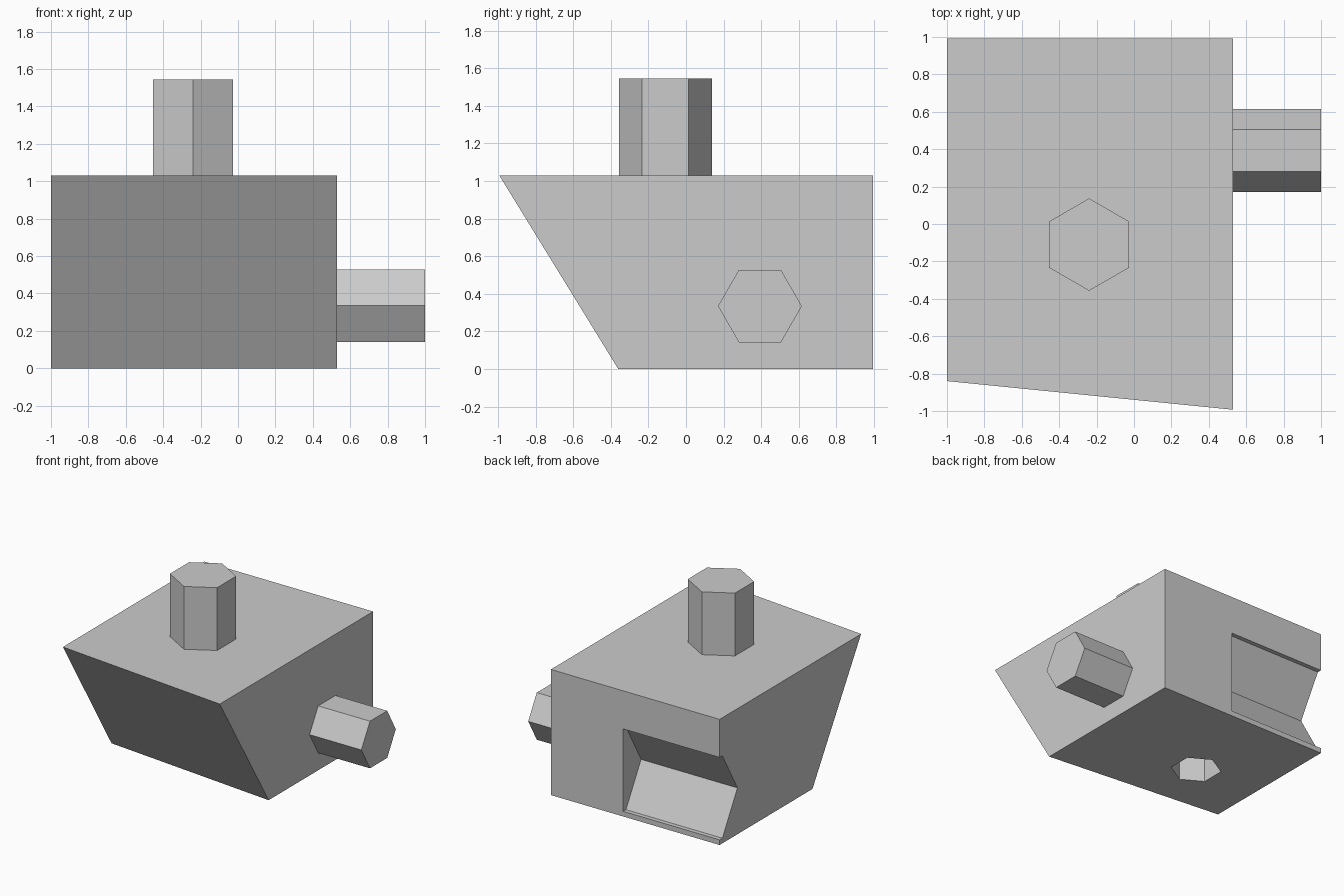
import bpy, bmesh
from math import pi

cube = bpy.data.objects.get("Cube")
if cube:
    bpy.data.objects.remove(cube, do_unlink=True)

grey = bpy.data.materials.new("plain_grey")
grey.use_nodes = True
colour = (0.6, 0.6, 0.6, 1)
grey.diffuse_color = colour
grey.node_tree.nodes["Principled BSDF"].inputs["Base Color"].default_value = colour

LEFT, RIGHT, BACK, TOP = -1.0, 0.53, 0.993, 1.03


def hex_prism(name, radius, length, centre, along_x=False):
    """Six-sided bar with two corners pointing along y."""
    bpy.ops.mesh.primitive_cylinder_add(
        vertices=6, radius=radius, depth=length, location=centre,
        rotation=(0, pi / 2 if along_x else 0, 0))
    obj = bpy.context.object
    obj.name = name
    obj.data.materials.append(grey)
    return obj


def cut(target, cutter):
    """Subtract a cutter, then discard it."""
    mod = target.modifiers.new("cut", "BOOLEAN")
    mod.operation = "DIFFERENCE"
    mod.solver = "EXACT"
    mod.object = cutter
    bpy.context.view_layer.objects.active = target
    bpy.ops.object.modifier_apply(modifier=mod.name)
    bpy.data.objects.remove(cutter, do_unlink=True)


# Body: block with a skewed front that leans outward towards the top
bm = bmesh.new()
rings = []
for z, front_left, front_right in ((0, -0.21, -0.36), (TOP, -0.84, -BACK)):
    outline = ((LEFT, front_left), (RIGHT, front_right), (RIGHT, BACK), (LEFT, BACK))
    rings.append([bm.verts.new((x, y, z)) for x, y in outline])
low, high = rings
bm.faces.new(low[::-1])
bm.faces.new(high)
for i in range(4):
    j = (i + 1) % 4
    bm.faces.new((low[i], low[j], high[j], high[i]))
bmesh.ops.recalc_face_normals(bm, faces=bm.faces)
mesh = bpy.data.meshes.new("body")
bm.to_mesh(mesh)
bm.free()
body = bpy.data.objects.new("body", mesh)
mesh.materials.append(grey)
bpy.context.collection.objects.link(body)

# Back groove, open at one side, and the socket in the underside
cut(body, hex_prism("groove_cutter", 0.39, 1.0, (-0.626, 1.152, 0.38), True))
cut(body, hex_prism("socket_cutter", 0.19, 0.8, (-0.44, 0.2, 0)))

# Pegs on the top and side
hex_prism("top_peg", 0.247, 0.515, (-0.24, -0.11, TOP + 0.2575))
hex_prism("side_peg", 0.223, 0.47, (0.765, 0.393, 0.335), True)
